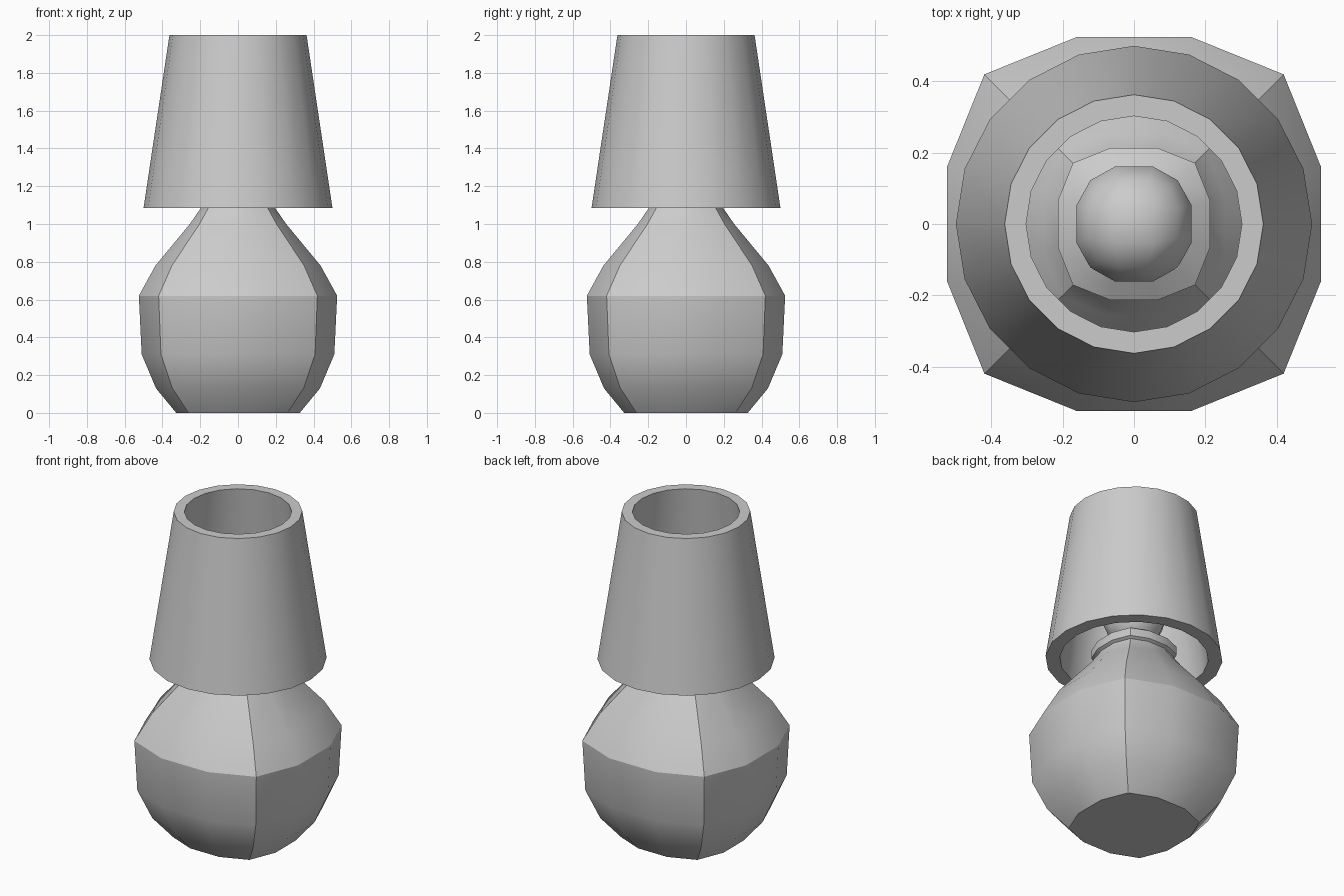
import bpy, bmesh, math
from mathutils import Vector

if "Cube" in bpy.data.objects:
    bpy.data.objects.remove(bpy.data.objects["Cube"])


def finish(name, bm, angle=30):
    bmesh.ops.recalc_face_normals(bm, faces=bm.faces)
    mesh = bpy.data.meshes.new(name)
    bm.to_mesh(mesh)
    bm.free()
    obj = bpy.data.objects.new(name, mesh)
    bpy.context.collection.objects.link(obj)
    bpy.ops.object.select_all(action='DESELECT')
    obj.select_set(True)
    bpy.context.view_layer.objects.active = obj
    bpy.ops.object.shade_smooth_by_angle(angle=math.radians(angle))
    return obj


def loft(name, section, profile, closed=False):
    """Stack scaled copies of a section; cap the ends or close into a tube."""
    bm = bmesh.new()
    rings = [[bm.verts.new((x * r, y * r, z)) for x, y in section]
             for r, z in profile]
    pairs = list(zip(rings, rings[1:]))
    if closed:
        pairs.append((rings[-1], rings[0]))
    n = len(section)
    for a, b in pairs:
        for i in range(n):
            j = (i + 1) % n
            bm.faces.new((a[i], a[j], b[j], b[i]))
    if not closed:
        bm.faces.new(rings[0][::-1])
        bm.faces.new(rings[-1])
    return finish(name, bm)


# rounded-square twelve-sided section
quarter = [(1, -0.305), (1, 0.305), (0.8, 0.8)]
rounded_square = []
for k in range(4):
    c, s = round(math.cos(k * math.pi / 2)), round(math.sin(k * math.pi / 2))
    rounded_square += [(x * c - y * s, x * s + y * c) for x, y in quarter]

# lamp body with neck and collar
loft("lamp_base", rounded_square, [
    (0.327, 0), (0.434, 0.13), (0.51, 0.31), (0.525, 0.62), (0.437, 0.78),
    (0.255, 1.0), (0.2, 1.08), (0.197, 1.09), (0.214, 1.1), (0.214, 1.15),
    (0.155, 1.19)])

# bulb: rounded cube grid
bm = bmesh.new()
bmesh.ops.create_cube(bm, size=2)
bmesh.ops.subdivide_edges(bm, edges=bm.edges, cuts=2, use_grid_fill=True)
for v in bm.verts:
    p = v.co.normalized()
    v.co = Vector((p.x * 0.178, p.y * 0.178, 1.36 + p.z * 0.2))
finish("bulb", bm, 50)

# hollow tapered shade
circle = [(math.cos(i * math.tau / 20), math.sin(i * math.tau / 20)) for i in range(20)]
loft("lamp_shade", circle,
     [(0.5, 1.085), (0.363, 2.0), (0.303, 2.0), (0.42, 1.085)], closed=True)
